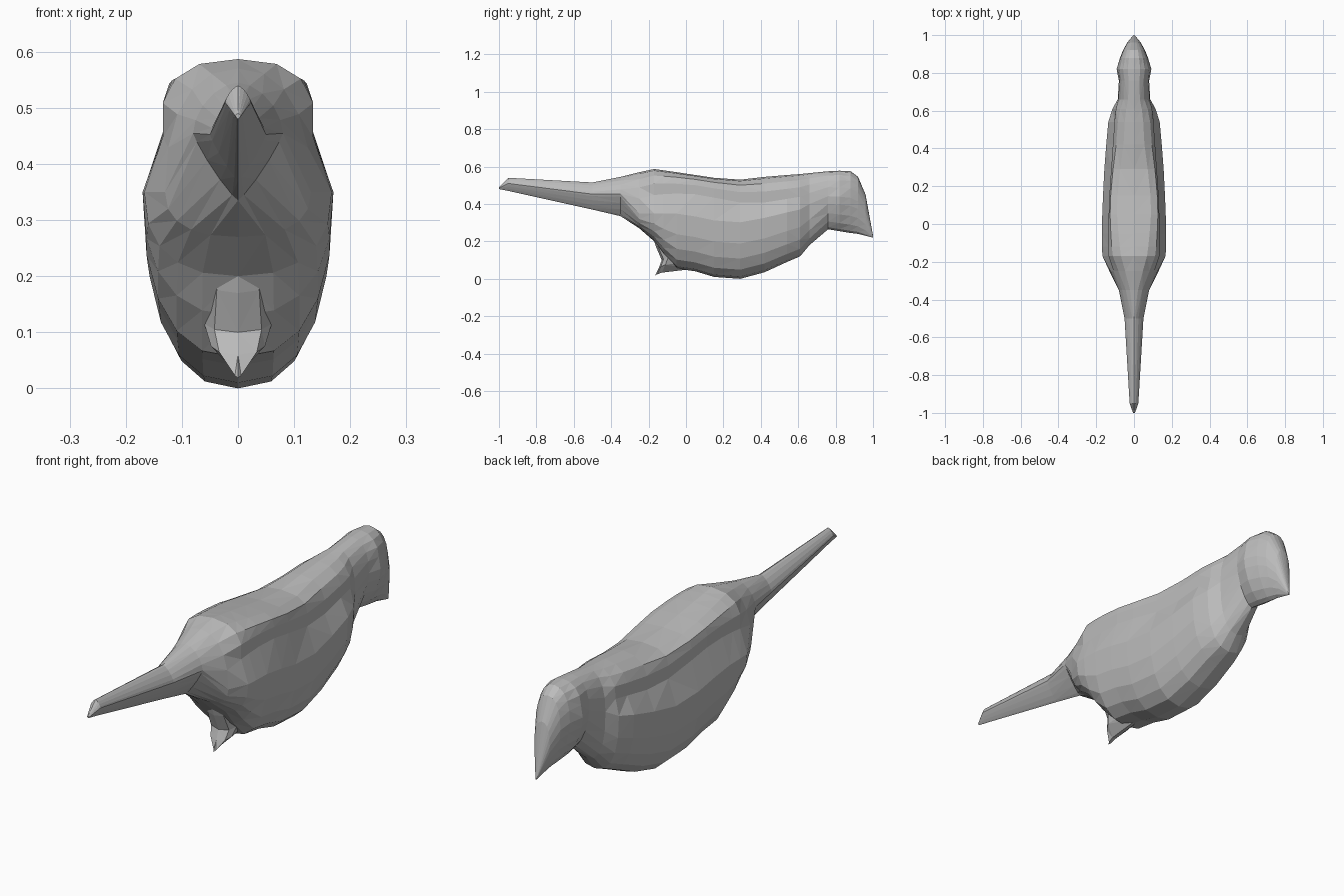
import bpy, bmesh
from math import sin, cos, pi, copysign

cube = bpy.data.objects.get("Cube")
if cube:
    bpy.data.objects.remove(cube, do_unlink=True)

grey = bpy.data.materials.new("plain grey")
grey.use_nodes = True
tone = (0.5, 0.5, 0.5, 1)
grey.diffuse_color = tone
grey.node_tree.nodes["Principled BSDF"].inputs["Base Color"].default_value = tone


def skin(name, rings):
    """Join equal-sized rings of points into one closed faceted surface."""
    bm = bmesh.new()
    loops = [[bm.verts.new(point) for point in ring] for ring in rings]
    for ring, following in zip(loops, loops[1:]):
        for i in range(len(ring)):
            bm.faces.new((ring[i - 1], ring[i], following[i], following[i - 1]))
    bm.faces.new(loops[0])
    bm.faces.new(loops[-1])
    bmesh.ops.triangulate(bm, faces=bm.faces[:])
    bmesh.ops.recalc_face_normals(bm, faces=bm.faces[:])
    mesh = bpy.data.meshes.new(name)
    bm.to_mesh(mesh)
    bm.free()
    mesh.materials.append(grey)
    bpy.context.collection.objects.link(bpy.data.objects.new(name, mesh))


def rounded(value, power):
    return copysign(abs(value) ** (2 / power), value)


def section(y, low, top, width, sides=20):
    """Cross-section: boxy back set in above the wings, ridged tail, narrow beak."""
    trunk = -.3 < y < .7
    mid = low + .57 * (top - low)
    if trunk:
        mid = min(mid, .35 + .35 * max(0, y - .5))
    upper = max(2.3 if y > -.3 else 1.4, 4 - 5 * abs(y - .1))
    lower = 2.4 if trunk else 1.6 if y > 0 else 1.15
    back_width = .134 - .07 * max(0, y - .1)
    ring = []
    for i in range(sides):
        angle = 2 * pi * i / sides
        over = 0 < i < sides / 2
        power = upper if over else lower
        reach = top - mid if over else mid - low
        x = width * rounded(cos(angle), power)
        if over:
            x = max(-back_width, min(back_width, x))
        ring.append((x, y, mid + reach * rounded(sin(angle), power)))
    return ring


# Each station holds y, underside height, back height and half width
tail = [(-1, .48, .49, .005), (-.95, .47, .54, .023),
        (-.5, .37, .515, .05), (-.35, .335, .545, .08)]
trunk = [(-.25, .27, .57, .13), (-.17, .2, .587, .167),
         (-.12, .13, .58, .17), (-.05, .055, .57, .17),
         (.05, .04, .555, .168), (.15, .01, .54, .164),
         (.29, 0, .53, .157), (.42, .035, .545, .147),
         (.54, .09, .555, .136), (.61, .12, .56, .114),
         (.66, .18, .565, .086)]
head = [(.76, .265, .575, .08), (.82, .255, .578, .092),
        (.88, .245, .575, .074), (.92, .24, .545, .058),
        (.96, .23, .45, .036), (.98, .225, .34, .02),
        (1, .22, .23, .003)]
skin("bird_body", [section(*station) for station in tail + trunk + head])


def foot_ring(z, rear, width):
    """Level slice of the tucked feet, sloping up towards the belly."""
    half = [(0, rear, z), (width * .7, rear + .01, z + .005),
            (width, rear + .035, z + .015), (width * .8, .04, z + .035)]
    return half + [(-x, y, height) for x, y, height in reversed(half[1:])]


# Tucked feet: height, rear edge and half width
foot = [(.23, -.18, .05), (.17, -.16, .054), (.1, -.13, .06),
        (.06, -.145, .048), (.018, -.165, .008)]
skin("tucked_feet", [foot_ring(*level) for level in foot])
